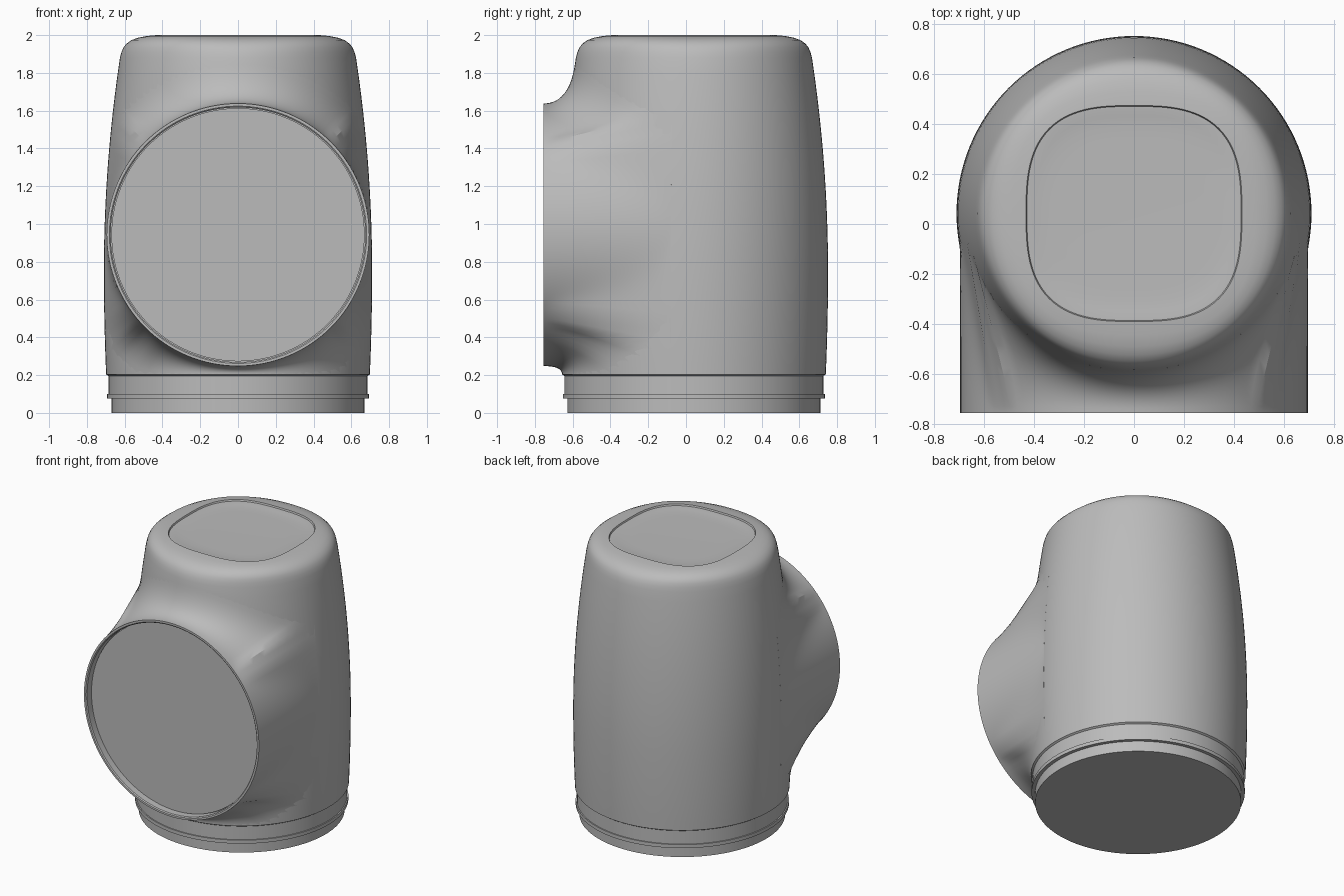
import bpy, bmesh
from math import sin, cos, pi, sqrt, radians

if "Cube" in bpy.data.objects:
    bpy.data.objects.remove(bpy.data.objects["Cube"])

grey = bpy.data.materials.new("plain grey")
grey.use_nodes = True
grey.diffuse_color = (0.5, 0.5, 0.5, 1)
grey.node_tree.nodes["Principled BSDF"].inputs["Base Color"].default_value = (0.5, 0.5, 0.5, 1)

SEG = 128
ANGLES = [2 * pi * i / SEG for i in range(SEG)]
BODY_Y = 0.042
PORT_Z, PORT_R, PORT_Y = 0.943, 0.695, -0.755


def loft(name, rings):
    """Closed solid through rings of points, capped at both ends."""
    bm = bmesh.new()
    rows = [[bm.verts.new(p) for p in ring] for ring in rings]
    for a, b in zip(rows, rows[1:]):
        for i in range(SEG):
            j = (i + 1) % SEG
            bm.faces.new((a[i], a[j], b[j], b[i]))
    bm.faces.new(rows[0])
    bm.faces.new(rows[-1])
    bmesh.ops.recalc_face_normals(bm, faces=bm.faces)
    mesh = bpy.data.meshes.new(name)
    bm.to_mesh(mesh)
    bm.free()
    mesh.materials.append(grey)
    obj = bpy.data.objects.new(name, mesh)
    bpy.context.collection.objects.link(obj)
    bpy.ops.object.select_all(action="DESELECT")
    obj.select_set(True)
    bpy.context.view_layer.objects.active = obj
    bpy.ops.object.shade_smooth_by_angle(angle=radians(32))
    return obj


def body_radius(z):
    """Gently barrelled side wall, tapering towards the top."""
    if z > 0.75:
        return 0.71 - 0.088 * ((z - 0.75) / 1.15) ** 2
    return 0.71 - 0.012 * ((0.75 - z) / 0.55) ** 2


def level_ring(z, r, p=2.0):
    """Horizontal ring; p above 2 squares it off."""
    ring = []
    for a in ANGLES:
        k = r / (abs(cos(a)) ** p + abs(sin(a)) ** p) ** (1 / p)
        ring.append((k * cos(a), BODY_Y + k * sin(a), z))
    return ring


# Body: stepped foot, barrel wall, rounded shoulder, dished square top
foot = [(0, 0.67), (0.075, 0.67), (0.075, 0.694), (0.1, 0.694),
        (0.1, 0.686), (0.196, 0.686), (0.2, 0.692)]
wall = [(0.204 + 1.676 * i / 24, body_radius(0.204 + 1.676 * i / 24)) for i in range(25)]
shoulder = [(1.91, 0.617, 2.02), (1.935, 0.606, 2.06), (1.955, 0.59, 2.12),
            (1.973, 0.565, 2.2), (1.986, 0.53, 2.35), (1.995, 0.485, 2.6),
            (2.0, 0.432, 2.9)]
top_panel = [(1.99, 0.428, 2.9), (1.99, 0.42, 2.9), (1.986, 0.39, 2.9),
             (1.983, 0.35, 2.9), (1.982, 0.3, 2.9)]
loft("body", [level_ring(*s) for s in foot + wall + shoulder + top_panel])


# Round front port flaring into the body
def port_point(a, r, y):
    return (r * cos(a), y, PORT_Z + r * sin(a))


def body_front(a, r):
    """Depth of the body's front surface at a port angle and radius."""
    x, z = r * cos(a), PORT_Z + r * sin(a)
    return BODY_Y - sqrt(max(body_radius(z) ** 2 - x * x, 0))


def on_body(a, r):
    x, z = r * cos(a), PORT_Z + r * sin(a)
    return z > 0.206 and abs(x) < 0.985 * body_radius(z)


def flare(a, steps=14):
    """Curve from the rim, leaving straight back and meeting the body tangentially."""
    lo, hi = PORT_R, PORT_R + 0.21
    for _ in range(30):
        mid = (lo + hi) / 2
        lo, hi = (mid, hi) if on_body(a, mid) else (lo, mid)
    end = body_front(a, lo)
    slope = (end - body_front(a, lo - 0.002)) / 0.002
    knee = max(PORT_Y + 0.05, end - slope * (lo - PORT_R))
    pts = []
    for i in range(steps + 1):
        t = i / steps
        u = 1 - t
        r = PORT_R * (u * u + 2 * u * t) + lo * t * t
        y = PORT_Y * u * u + 2 * knee * u * t + end * t * t
        pts.append(port_point(a, r, y))
    return pts


def port_ring(r, y):
    return [port_point(a, r, y) for a in ANGLES]


flares = [flare(a) for a in ANGLES]
flare_rings = [list(ring) for ring in zip(*flares)]
loft("front_port", [port_ring(0.674, -0.69), port_ring(0.674, -0.749),
                    port_ring(0.681, PORT_Y)]
     + flare_rings + [port_ring(0.1, 0)])

# Flat panel recessed inside the rim
loft("port_panel", [port_ring(0.67, -0.705), port_ring(0.67, -0.68)])
